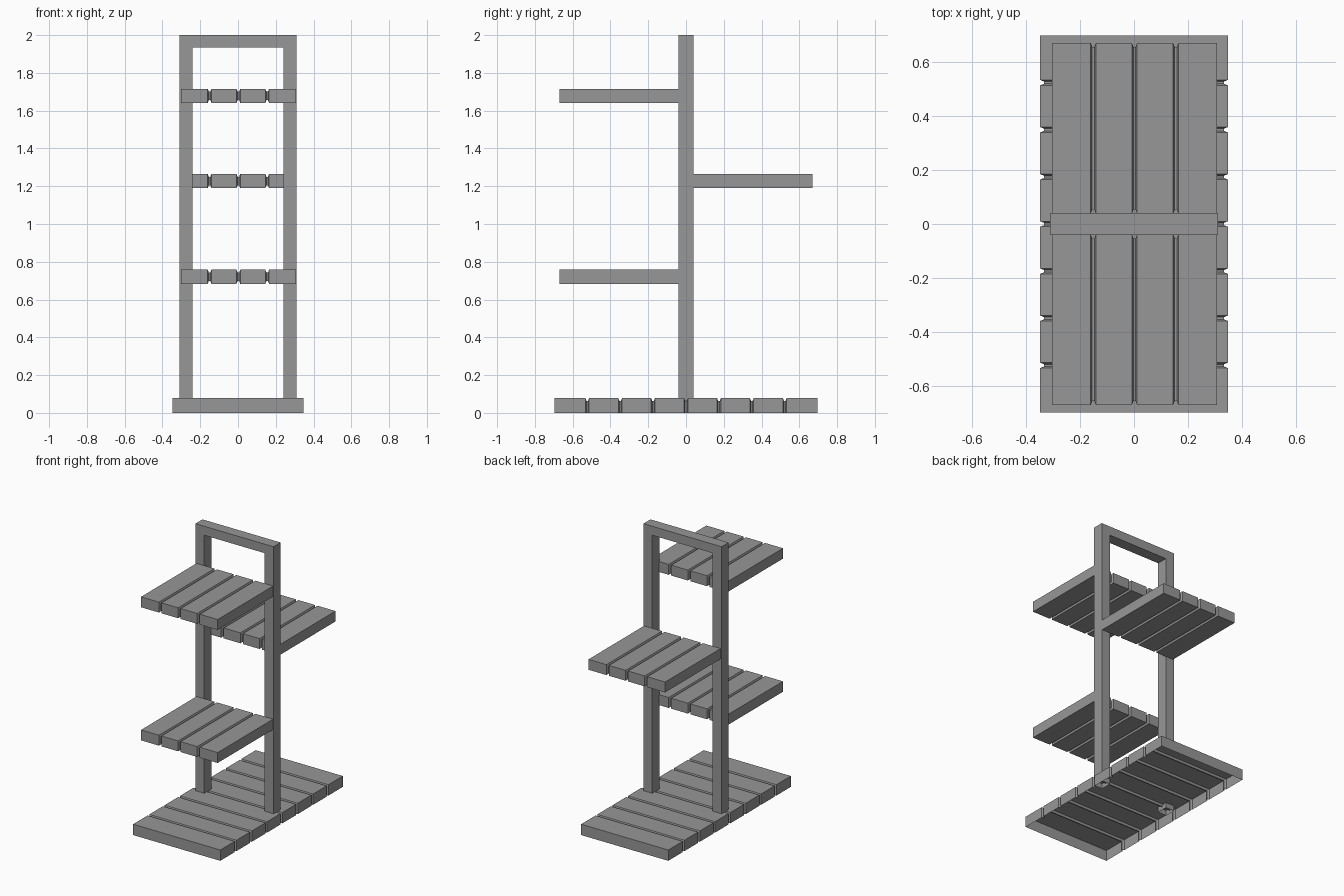
import bpy
import bmesh
from mathutils import Vector

old = bpy.data.objects.get("Cube")
if old:
    bpy.data.objects.remove(old, do_unlink=True)

# Single plain grey finish
GREY = (0.31, 0.31, 0.31, 1)
grey = bpy.data.materials.new("plain_grey")
grey.use_nodes = True
grey.diffuse_color = GREY
grey.node_tree.nodes["Principled BSDF"].inputs["Base Color"].default_value = GREY


def finish(name, bm):
    bmesh.ops.recalc_face_normals(bm, faces=bm.faces)
    mesh = bpy.data.meshes.new(name)
    bm.to_mesh(mesh)
    bm.free()
    mesh.materials.append(grey)
    obj = bpy.data.objects.new(name, mesh)
    bpy.context.collection.objects.link(obj)
    return obj


def board_slab(name, low, high, axis, boards, open_bottom=False):
    """Slab divided across one axis into boards by narrow tapered grooves."""
    other = 1 - axis
    start, end = low[axis], high[axis]
    depth, lip, floor = 0.015, 0.01, 0.004
    # Stations along the slab: (position, inset)
    stations = [(start, 0)]
    for i in range(1, boards):
        p = start + (end - start) * i / boards
        stations += [(p - lip, 0), (p - floor, depth), (p + floor, depth), (p + lip, 0)]
    stations.append((end, 0))

    bm = bmesh.new()
    rings = []
    for p, inset in stations:
        a, b = low[other] + inset, high[other] - inset
        bottom = low[2] + (0 if open_bottom else inset)
        top = high[2] - inset
        ring = []
        for side, z in ((a, bottom), (a, top), (b, top), (b, bottom)):
            co = Vector((0, 0, z))
            co[axis], co[other] = p, side
            ring.append(bm.verts.new(co))
        rings.append(ring)
    for r, s in zip(rings, rings[1:]):
        for k in range(3 if open_bottom else 4):
            n = (k + 1) % 4
            bm.faces.new((r[k], r[n], s[n], s[k]))
    bm.faces.new(rings[0])
    bm.faces.new(rings[-1])
    return finish(name, bm)


# Base: boards laid across, hollow underneath
board_slab("base", (-0.347, -0.697, 0), (0.347, 0.697, 0.078), 1, 8, True)

# Shelves: two at the front, one at the back
for name, z, y0, y1 in (("lower_front_shelf", 0.683, -0.67, -0.038),
                        ("middle_back_shelf", 1.19, 0.038, 0.67),
                        ("upper_front_shelf", 1.641, -0.67, -0.038)):
    board_slab(name, (-0.303, y0, z), (0.307, y1, z + 0.075), 0, 4)

# Upright frame: two posts joined by a top bar, with open feet inside the base
W, T, FOOT, TOP = 0.311, 0.07, 0.04, 2.0
outline = [(-W, FOOT), (-W, TOP), (W, TOP), (W, FOOT),
           (W - T, FOOT), (W - T, TOP - T + 0.005), (T - W, TOP - T + 0.005), (T - W, FOOT)]
bm = bmesh.new()
front = bm.faces.new([bm.verts.new((x, -0.04, z)) for x, z in outline])
moved = bmesh.ops.extrude_face_region(bm, geom=[front], use_keep_orig=True)["geom"]
bmesh.ops.translate(bm, vec=(0, 0.08, 0),
                    verts=[v for v in moved if isinstance(v, bmesh.types.BMVert)])
bmesh.ops.recalc_face_normals(bm, faces=bm.faces)
feet = [f for f in bm.faces if all(v.co.z < FOOT + 0.001 for v in f.verts)]
bmesh.ops.delete(bm, geom=feet, context="FACES")
finish("upright_frame", bm)
